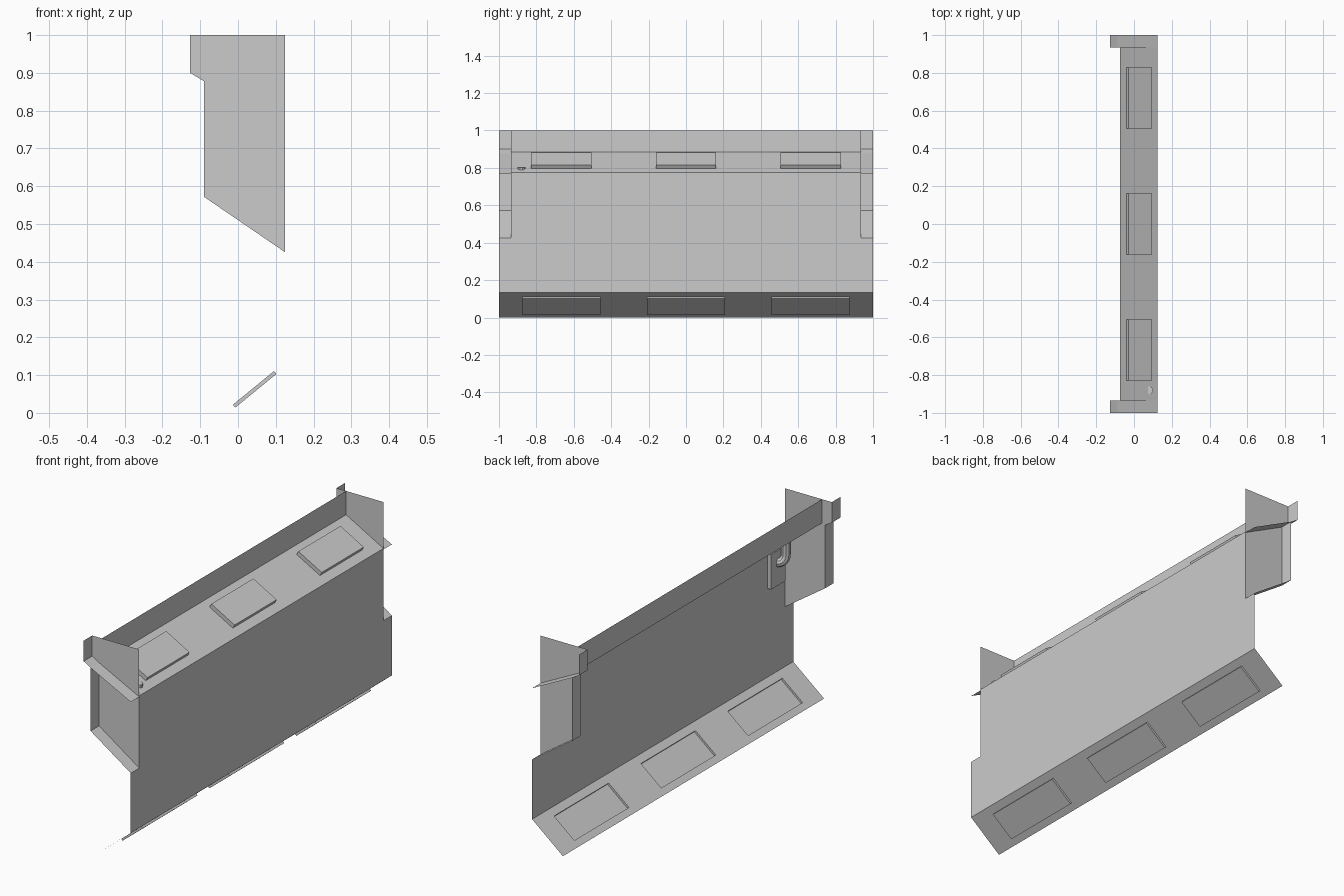
import bpy, bmesh
from mathutils import Vector

if "Cube" in bpy.data.objects:
    bpy.data.objects.remove(bpy.data.objects["Cube"])

XF = 0.125      # front face plane
YP = 0.935      # end plate position
FRONT_Z = 0.775 # top of the main wall


def finish(name, bm):
    me = bpy.data.meshes.new(name)
    bm.to_mesh(me)
    bm.free()
    ob = bpy.data.objects.new(name, me)
    bpy.context.collection.objects.link(ob)
    return ob


def sheet(name, points):
    """One flat face."""
    bm = bmesh.new()
    bm.faces.new([bm.verts.new(p) for p in points])
    return finish(name, bm)


def strip(name, profile, y0, y1):
    """Sweep an open xz profile between two y positions."""
    bm = bmesh.new()
    a = [bm.verts.new((x, y0, z)) for x, z in profile]
    b = [bm.verts.new((x, y1, z)) for x, z in profile]
    for i in range(len(profile) - 1):
        bm.faces.new((a[i], a[i + 1], b[i + 1], b[i]))
    return finish(name, bm)


def panelled_strip(name, start, end, half_y, t0, t1, spacing, half_panel, offset):
    """Sloped sheet with three rectangles pushed out by an xz offset."""
    bm = bmesh.new()
    ys = [-half_y]
    for c in (-spacing, 0, spacing):
        ys += [c - half_panel, c + half_panel]
    ys.append(half_y)
    ts = [0, t0, t1, 1]
    a, b = Vector((start[0], 0, start[1])), Vector((end[0], 0, end[1]))
    off = Vector((offset[0], 0, offset[1]))
    grid = [[bm.verts.new(a.lerp(b, t) + Vector((0, y, 0))) for t in ts] for y in ys]
    for i in range(len(ys) - 1):
        for j in range(3):
            ring = [grid[i][j], grid[i + 1][j], grid[i + 1][j + 1], grid[i][j + 1]]
            if j == 1 and i % 2 == 1:
                top = [bm.verts.new(v.co + off) for v in ring]
                bm.faces.new(top)
                for k in range(4):
                    n = (k + 1) % 4
                    bm.faces.new((ring[k], ring[n], top[n], top[k]))
            else:
                bm.faces.new(ring)
    return finish(name, bm)


# Main wall, notched at the upper corners to meet the end plates
sheet("main_wall", [(XF, y, z) for y, z in (
    (-1, 0.135), (1, 0.135), (1, 0.425), (YP, 0.425), (YP, FRONT_Z),
    (-YP, FRONT_Z), (-YP, 0.425), (-1, 0.425))])

# Sloped shelf with raised panels, and the wall behind it
panelled_strip("shelf", (XF, FRONT_Z), (-0.075, 0.885), YP,
               0.2, 0.825, 0.667, 0.161, (0.0096, 0.0175))
strip("upper_back_wall", [(-0.075, 0.885), (-0.075, 1)], -YP, YP)

# Sloped underside with panels pushed out below
panelled_strip("underside", (XF, 0.135), (-0.04, 0), 1,
               0.18, 0.84, 0.665, 0.209, (0.0063, -0.0077))

# End plates with outward flanges
outline = [(-0.127, 1), (XF, 1), (XF, 0.425), (-0.09, 0.572), (-0.09, 0.878), (-0.127, 0.9)]
for side, s in (("left", -1), ("right", 1)):
    sheet(side + "_end_plate", [(x, s * YP, z) for x, z in outline])
    strip(side + "_lower_flange", [(XF, 0.425), (-0.09, 0.572), (-0.09, 0.878)], s * YP, s)
    strip(side + "_upper_flange", [(-0.127, 1), (-0.127, 0.9), (-0.09, 0.878), (XF, 0.77)], s * YP, s)

# Small box on the back of the main wall
bm = bmesh.new()
bmesh.ops.create_cube(bm, size=1)
for v in bm.verts:
    v.co = Vector((0.115 + v.co.x * 0.02, -0.857 + v.co.y * 0.11, 0.65 + v.co.z * 0.17))
finish("pipe_box", bm)

# Bent pipe from the box up through the shelf
cu = bpy.data.curves.new("pipe", 'CURVE')
cu.dimensions = '3D'
cu.bevel_depth = 0.022
cu.bevel_resolution = 3
cu.use_fill_caps = True
cu.resolution_u = 6
sp = cu.splines.new('BEZIER')
sp.bezier_points.add(2)
path = [((0.108, -0.86, 0.675), (-0.02, -0.005, 0)),
        ((0.08, -0.88, 0.715), (0, 0, 0.022)),
        ((0.08, -0.88, 0.803), (0, 0, 0.02))]
for p, (co, h) in zip(sp.bezier_points, path):
    p.co = co
    p.handle_left_type = p.handle_right_type = 'FREE'
    p.handle_left = Vector(co) - Vector(h)
    p.handle_right = Vector(co) + Vector(h)
pipe = bpy.data.objects.new("pipe", cu)
bpy.context.collection.objects.link(pipe)
bpy.context.view_layer.objects.active = pipe
pipe.select_set(True)
bpy.ops.object.convert(target='MESH')
bpy.ops.object.shade_smooth_by_angle()
